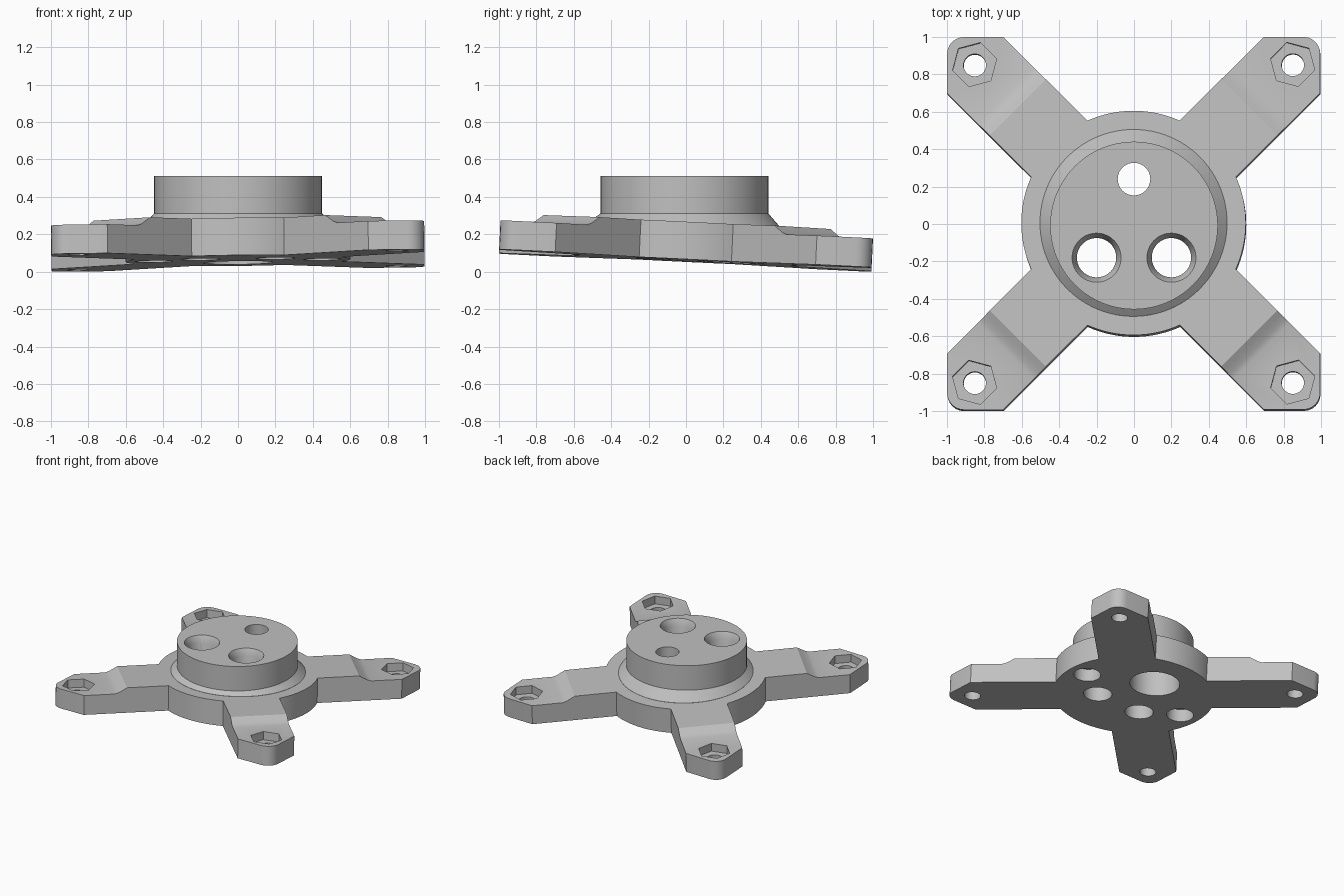
import bpy, bmesh
from math import sin, cos, pi, radians
from mathutils import Matrix, Vector

if "Cube" in bpy.data.objects:
    bpy.data.objects.remove(bpy.data.objects["Cube"], do_unlink=True)

grey = bpy.data.materials.new("plain grey")
grey.use_nodes = True
colour = (0.53, 0.53, 0.53, 1)
grey.diffuse_color = colour
grey.node_tree.nodes["Principled BSDF"].inputs["Base Color"].default_value = colour

# The base plate is slightly tilted; the hub stands upright
TILT = (Matrix.Translation((0, -0.004, 0.0598))
        @ Matrix.Rotation(-0.0485, 4, 'X') @ Matrix.Rotation(-0.0125, 4, 'Y'))
UPRIGHT = Matrix.Identity(4)
THICK = 0.2


def arc(r, a0, a1, steps, x=0, y=0):
    return [(x + r * cos(a), y + r * sin(a))
            for a in (radians(a0 + (a1 - a0) * i / steps) for i in range(steps + 1))]


def circle(r, x=0, y=0, n=64):
    return arc(r, 0, 360, n, x, y)[:-1]


def ring(points, z, matrix=UPRIGHT):
    return [matrix @ Vector((x, y, z)) for x, y in points]


def loft(name, rings):
    """Closed solid skinned through rings of equal length."""
    bm = bmesh.new()
    rows = [[bm.verts.new(p) for p in r] for r in rings]
    n = len(rows[0])
    bm.faces.new(rows[0][::-1])
    bm.faces.new(rows[-1])
    for a, b in zip(rows, rows[1:]):
        for i in range(n):
            j = (i + 1) % n
            bm.faces.new((a[i], a[j], b[j], b[i]))
    bmesh.ops.recalc_face_normals(bm, faces=bm.faces)
    mesh = bpy.data.meshes.new(name)
    bm.to_mesh(mesh)
    bm.free()
    mesh.materials.append(grey)
    obj = bpy.data.objects.new(name, mesh)
    bpy.context.collection.objects.link(obj)
    return obj


def prism(name, points, z0, z1, matrix=UPRIGHT):
    return loft(name, [ring(points, z0, matrix), ring(points, z1, matrix)])


def combine(target, other, operation='DIFFERENCE'):
    """Apply a boolean and discard the second solid."""
    mod = target.modifiers.new("cut", 'BOOLEAN')
    mod.operation, mod.object, mod.solver = operation, other, 'EXACT'
    bpy.context.view_layer.update()
    graph = bpy.context.evaluated_depsgraph_get()
    mesh = bpy.data.meshes.new_from_object(target.evaluated_get(graph))
    target.modifiers.clear()
    target.data = mesh
    bpy.data.objects.remove(other, do_unlink=True)


# One quarter of the plate outline: disc arc, then a diagonal arm with a rounded corner
S, R = 0.997, 0.09
quarter_outline = (arc(0.6, -24.3, 24.3, 16) + [(S, S - 0.3)]
                   + arc(R, 0, 90, 6, S - R, S - R) + [(S - 0.3, S)])
outline = []
for quarter in range(4):
    turn = Matrix.Rotation(quarter * pi / 2, 2)
    outline += [tuple(turn @ Vector(p)) for p in quarter_outline]
mount = prism("mounting_bracket", outline, 0, THICK, TILT)

# Side profile of the space above the lowered arm tip (distance along arm, height)
step = [(0.86, 0.209), (0.9, 0.185), (0.935, 0.165), (0.965, 0.155),
        (1.6, 0.155), (1.6, 0.3), (0.86, 0.3)]

for quarter in range(4):
    along = TILT @ Matrix.Rotation(pi / 4 + quarter * pi / 2, 4, 'Z')
    combine(mount, loft("step_cutter", [[along @ Vector((d, w, h)) for d, h in step]
                                        for w in (-0.4, 0.4)]))
    # Bolt hole with a hexagonal nut pocket
    combine(mount, prism("bolt_cutter", circle(0.06, 1.202, n=32), -0.1, 0.4, along))
    combine(mount, prism("nut_cutter", circle(0.122, 1.202, n=6), 0.09, 0.4, along))

# Upright hub with a flared foot that meets the tilted plate
rim = circle(0.448, 0, -0.008, n=96)
foot = circle(0.5, n=96)
hub = loft("hub", [ring(foot, 0.1, TILT), ring(foot, THICK + 0.001, TILT),
                   ring(rim, 0.312), ring(rim, 0.512)])
combine(mount, hub, 'UNION')

# Rear hole: narrow above, wide below
combine(mount, prism("rear_hole_cutter", circle(0.087, 0, 0.24), -0.2, 0.7))
combine(mount, prism("rear_bore_cutter", circle(0.185, 0, 0.24), -0.2, 0.4))

for side in (-1, 1):
    # Through holes with a countersunk mouth
    x, y = side * 0.2, -0.18
    combine(mount, prism("front_hole_cutter", circle(0.105, x, y), -0.2, 0.7))
    combine(mount, loft("countersink_cutter", [ring(circle(0.1, x, y), 0.45),
                                               ring(circle(0.138, x, y), 0.526)]))
    # Blind side pockets underneath
    combine(mount, prism("pocket_cutter", circle(0.1, side * 0.45, 0), -0.2, 0.1, TILT))

# Smooth the round walls, keep the edges crisp
bpy.ops.object.select_all(action='DESELECT')
mount.select_set(True)
bpy.context.view_layer.objects.active = mount
bpy.ops.object.shade_smooth_by_angle(angle=radians(30))
